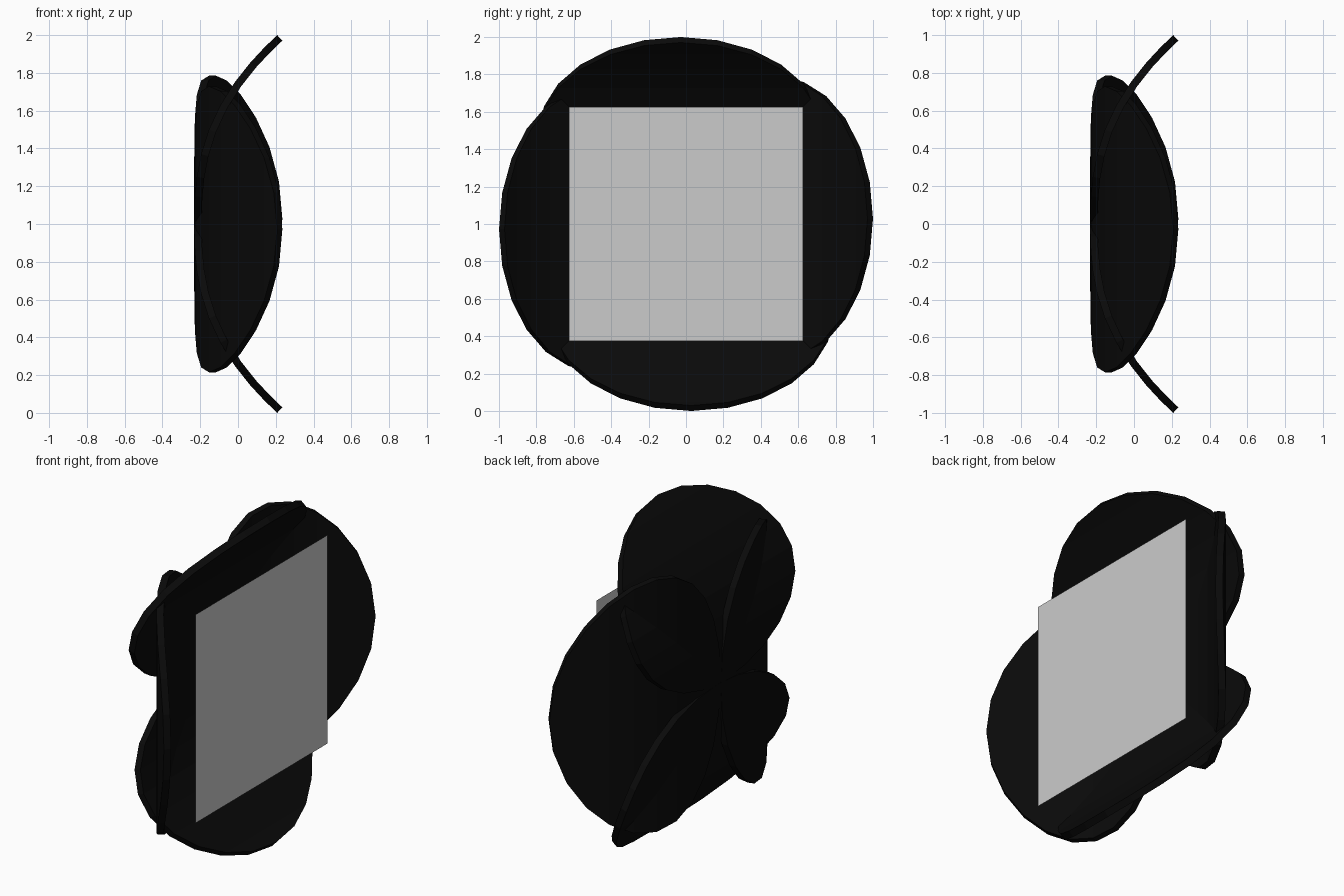
import bpy, bmesh, math
from mathutils import Matrix

if "Cube" in bpy.data.objects:
    bpy.data.objects.remove(bpy.data.objects["Cube"])

ROWS = 12            # rows along each petal -> 24-sided outline
LENGTH = 0.985
HALF_WIDTH = 0.757
SIDE_SHIFT = -0.028  # petals lean slightly to one side
CENTRE = Matrix.Translation((0, 0, 1))

black = bpy.data.materials.new("black")
black.diffuse_color = (0.003, 0.003, 0.003, 1)
black.use_nodes = True
black.node_tree.nodes["Principled BSDF"].inputs["Base Color"].default_value = black.diffuse_color


def add_object(name, bm):
    mesh = bpy.data.meshes.new(name)
    bm.to_mesh(mesh)
    bm.free()
    obj = bpy.data.objects.new(name, mesh)
    bpy.context.collection.objects.link(obj)
    return obj


def bend(r):
    # petals lie flat at the middle and flare towards +x
    return -0.212 + 0.45 * r ** 2.5


def petal(index):
    # elliptical sheet, curved along its length only
    bm = bmesh.new()
    rows = []
    for i in range(ROWS + 1):
        t = math.pi * i / ROWS
        r = LENGTH * (0.5 - 0.5 * math.cos(t))
        w = HALF_WIDTH * math.sin(t)
        sides = (0,) if i in (0, ROWS) else (-w, w)
        rows.append([bm.verts.new((bend(r), SIDE_SHIFT + s, r)) for s in sides])
    for a, b in zip(rows, rows[1:]):
        bm.faces.new(a + b[::-1])
    bmesh.ops.recalc_face_normals(bm, faces=bm.faces)
    bm.transform(CENTRE @ Matrix.Rotation(index * math.pi / 2, 4, 'X'))
    obj = add_object(f"petal_{index + 1}", bm)
    obj.data.materials.append(black)
    solid = obj.modifiers.new("thickness", 'SOLIDIFY')
    solid.thickness = 0.04
    solid.offset = 0


# four crossing petals around the x axis
for k in range(4):
    petal(k)

# flat square panel in front of the petals
bm = bmesh.new()
bmesh.ops.create_grid(bm, x_segments=1, y_segments=1, size=0.626)
bm.transform(CENTRE @ Matrix.Translation((0.157, 0, 0)) @ Matrix.Rotation(math.pi / 2, 4, 'Y'))
add_object("square_panel", bm)
